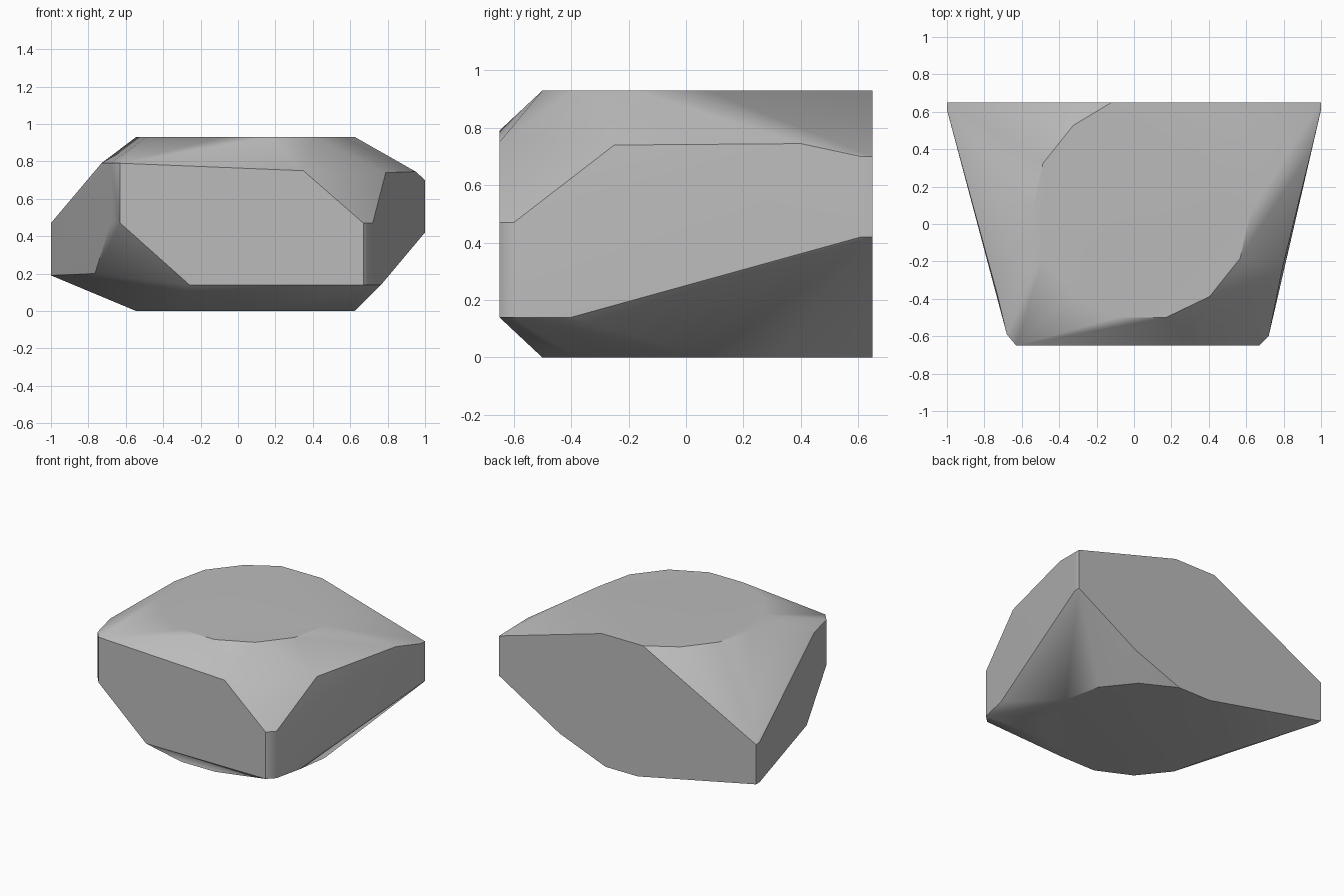
import bpy, bmesh, math

cube = bpy.data.objects.get("Cube")
if cube:
    bpy.data.objects.remove(cube, do_unlink=True)

BACK, FRONT, TOP = 0.65, -0.65, 0.93

stone = bpy.data.materials.new("grey_stone")
stone.use_nodes = True
grey = (0.5, 0.5, 0.5, 1)
stone.diffuse_color = grey
stone.node_tree.nodes["Principled BSDF"].inputs["Base Color"].default_value = grey


def disc(z, sides=14, radius=0.585):
    """Rounded flat cap, trimmed by the back plane."""
    points = []
    for i in range(sides):
        a = math.tau * i / sides
        points.append((0.04 + radius * math.cos(a),
                       min(BACK, 0.07 + radius * math.sin(a)), z))
    return points


def on_plane(y, profile):
    return [(x, y, z) for x, z in profile]


def corner(x, y, low, high):
    """Vertical edge of a side face."""
    return [(x, y, low), (x, y, high)]


# Flat front and back cuts
front = on_plane(FRONT, [(-0.63, 0.79), (0.35, 0.75), (0.67, 0.47),
                         (0.67, 0.14), (-0.26, 0.14), (-0.63, 0.47)])
back = on_plane(BACK, [(1, 0.7), (0.2, TOP), (-0.12, TOP), (-1, 0.47),
                       (-1, 0.19), (-0.08, 0), (0.17, 0), (0.53, 0.14), (1, 0.42)])

# Slanted left and right cuts
left = corner(0.72, -0.6, 0.14, 0.47) + corner(1, 0.61, 0.42, 0.7)
left += [(0.79, -0.25, 0.74), (0.95, 0.4, 0.745), (0.765, -0.4, 0.14)]
right = corner(-0.68, -0.59, 0.47, 0.79) + corner(-1, 0.61, 0.19, 0.47)
right += [(-0.73, -0.38, 0.79), (-0.765, -0.25, 0.2)]

# Wrap the cut outlines into one solid
bm = bmesh.new()
for p in disc(0) + disc(TOP) + front + back + left + right:
    bm.verts.new(p)
bmesh.ops.remove_doubles(bm, verts=bm.verts, dist=0.002)
hull = bmesh.ops.convex_hull(bm, input=bm.verts)
loose = {v for v in hull["geom_interior"] + hull["geom_unused"]
         if isinstance(v, bmesh.types.BMVert) and not v.link_faces}
bmesh.ops.delete(bm, geom=list(loose), context="VERTS")
bmesh.ops.dissolve_limit(bm, angle_limit=math.radians(1),
                         verts=bm.verts, edges=bm.edges)
bmesh.ops.recalc_face_normals(bm, faces=bm.faces)

mesh = bpy.data.meshes.new("rock")
bm.to_mesh(mesh)
bm.free()
mesh.materials.append(stone)
rock = bpy.data.objects.new("rock", mesh)
bpy.context.collection.objects.link(rock)

# Soft shading between the large flat cuts
bpy.context.view_layer.objects.active = rock
rock.select_set(True)
bpy.ops.object.shade_smooth_by_angle(angle=math.radians(35))
weighted = rock.modifiers.new("flat_cuts", "WEIGHTED_NORMAL")
weighted.keep_sharp = True
